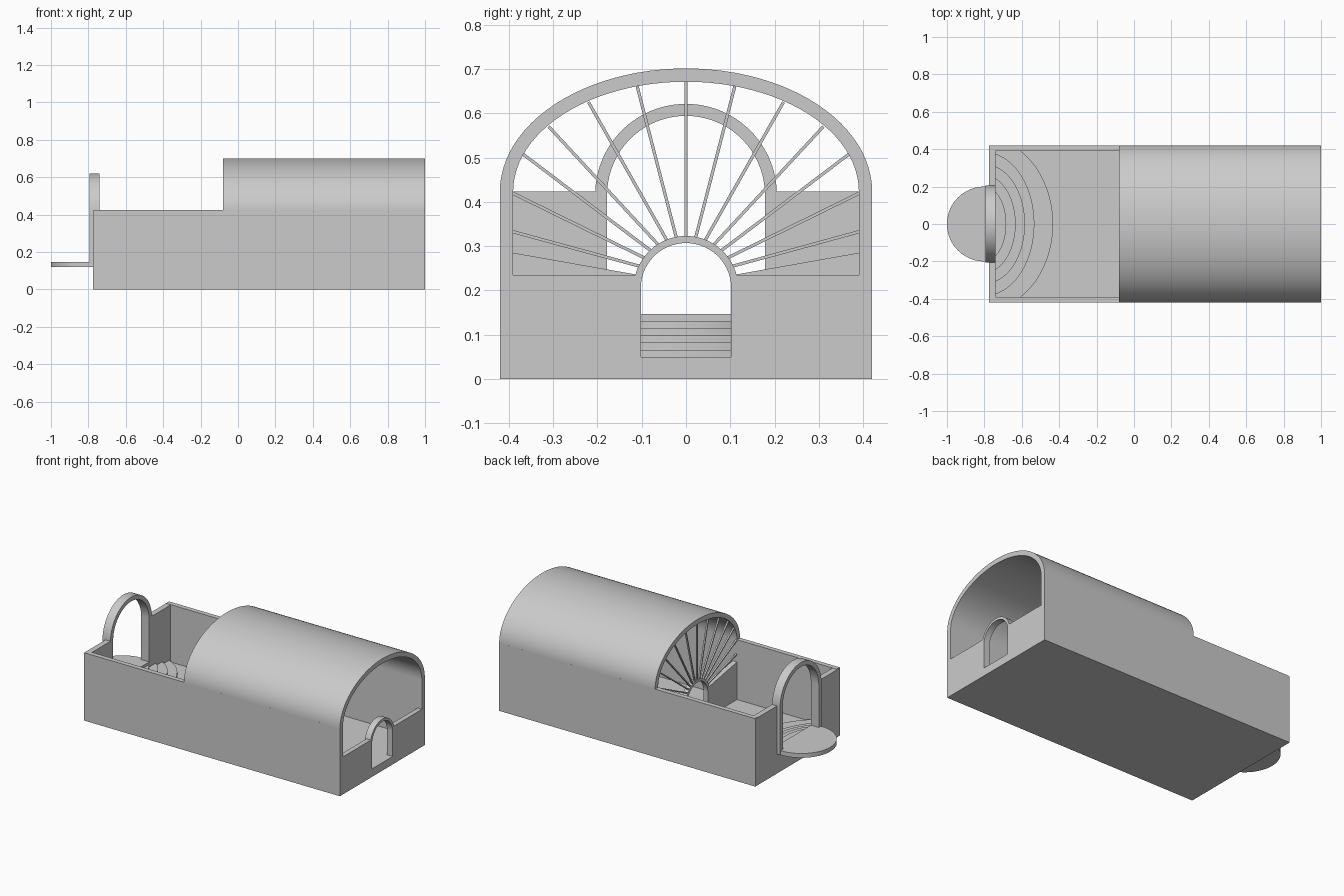
import bpy, bmesh, math
from mathutils import Vector

if "Cube" in bpy.data.objects:
    bpy.data.objects.remove(bpy.data.objects["Cube"])


def prism(name, profile, a, b, axis='x', smooth=False):
    """Extrude a (y,z) profile along x, or an (x,y) profile along z."""
    place = (lambda p, t: Vector((t, p[0], p[1]))) if axis == 'x' else \
            (lambda p, t: Vector((p[0], p[1], t)))
    bm = bmesh.new()
    face = bm.faces.new([bm.verts.new(place(p, a)) for p in profile])
    ext = bmesh.ops.extrude_face_region(bm, geom=[face])
    verts = [g for g in ext['geom'] if isinstance(g, bmesh.types.BMVert)]
    bmesh.ops.translate(bm, vec=place((0, 0), b - a), verts=verts)
    bmesh.ops.recalc_face_normals(bm, faces=bm.faces[:])
    me = bpy.data.meshes.new(name)
    bm.to_mesh(me)
    bm.free()
    ob = bpy.data.objects.new(name, me)
    bpy.context.collection.objects.link(ob)
    if smooth:
        bpy.ops.object.select_all(action='DESELECT')
        ob.select_set(True)
        bpy.context.view_layer.objects.active = ob
        bpy.ops.object.shade_smooth_by_angle(angle=math.radians(30))
    return ob


def box(name, x0, x1, y0, y1, z0, z1):
    return prism(name, [(y0, z0), (y1, z0), (y1, z1), (y0, z1)], x0, x1)


def arc(ry, rz, zc, n=48):
    return [(ry * math.cos(math.pi * i / n), zc + rz * math.sin(math.pi * i / n))
            for i in range(n + 1)]


def arch(name, outer, inner, zc, base, x0, x1):
    """Arched band: outer/inner are (half width, rise) pairs."""
    o, i = arc(*outer, zc), arc(*inner, zc)
    prof = [(outer[0], base)] + o + [(-outer[0], base), (-inner[0], base)] \
        + i[::-1] + [(inner[0], base)]
    return prism(name, prof, x0, x1, smooth=True)


def door_wall(name, x0, x1, w, z0, top_in, top_out, gap, sill):
    """Cross wall with a central door slot."""
    half = [(w, z0), (w, top_out), (gap, top_in), (gap, sill)]
    return prism(name, half + [(-y, z) for y, z in half[::-1]], x0, x1)


# Floor and long walls
box("floor", -0.75, 0.98, -0.41, 0.41, 0, 0.05)
for side, s in (("front", -1), ("back", 1)):
    y0, y1 = sorted((s * 0.39, s * 0.42))
    box(side + "_wall", -0.77, 1.0, y0, y1, 0, 0.425)

# Cross walls
door_wall("entrance_wall", -0.774, -0.74, 0.42, 0, 0.423, 0.423, 0.185, 0.147)
door_wall("partition_wall", -0.08, -0.05, 0.39, 0.0, 0.235, 0.285, 0.107, 0.05)
door_wall("end_wall", 0.97, 1.0, 0.42, 0, 0.235, 0.235, 0.107, 0.05)

# Arched door frames
arch("entrance_arch", (0.205, 0.205), (0.178, 0.178), 0.416, 0.12, -0.795, -0.74)
arch("partition_arch", (0.118, 0.118), (0.102, 0.102), 0.205, 0.05, -0.08, -0.05)
arch("end_arch", (0.118, 0.118), (0.102, 0.102), 0.205, 0.05, 0.96, 1.0)

# Barrel vault
arch("vault_roof", (0.42, 0.278), (0.39, 0.248), 0.423, 0.42, -0.08, 1.0)

# Fan window bars
ends = [(0, 0.675), (0.11, 0.66), (0.22, 0.625), (0.31, 0.57),
        (0.367, 0.507), (0.392, 0.42), (0.392, 0.333)]
for k, (ey, ez) in enumerate(ends):
    t = math.radians(90 - 10.7 * k)
    start = Vector((0.112 * math.cos(t), 0.205 + 0.112 * math.sin(t)))
    for s in ((1,) if k == 0 else (1, -1)):
        a, b = Vector((s * start.x, start.y)), Vector((s * ey, ez))
        d = (b - a).normalized()
        n = Vector((-d.y, d.x)) * 0.0035
        prism(f"fan_bar_{k}_{'r' if s > 0 else 'l'}",
              [a - n, b - n, b + n, a + n], -0.08, -0.07)

# Round entrance landing
half_disc = [(-0.8 - z, y) for y, z in arc(0.2, 0.2, 0)]
prism("entrance_landing", [(-0.75, 0.2)] + half_disc + [(-0.75, -0.2)],
      0.12, 0.147, 'z', True)

# Curved steps descending into the court
radii = [(0.117, 0.20), (0.167, 0.26), (0.217, 0.32), (0.267, 0.385), (0.367, 0.46)]
for k, (rx, ry) in enumerate(radii):
    pts = [(-0.8 + z, y) for y, z in arc(ry, rx, 0, 64)
           if z > 0.055 and abs(y) < 0.395]
    prof = [(-0.75, pts[0][1])] + pts + [(-0.75, pts[-1][1])]
    prism(f"step_{k + 1}", prof, 0.04, 0.131 - 0.0163 * k, 'z', True)
